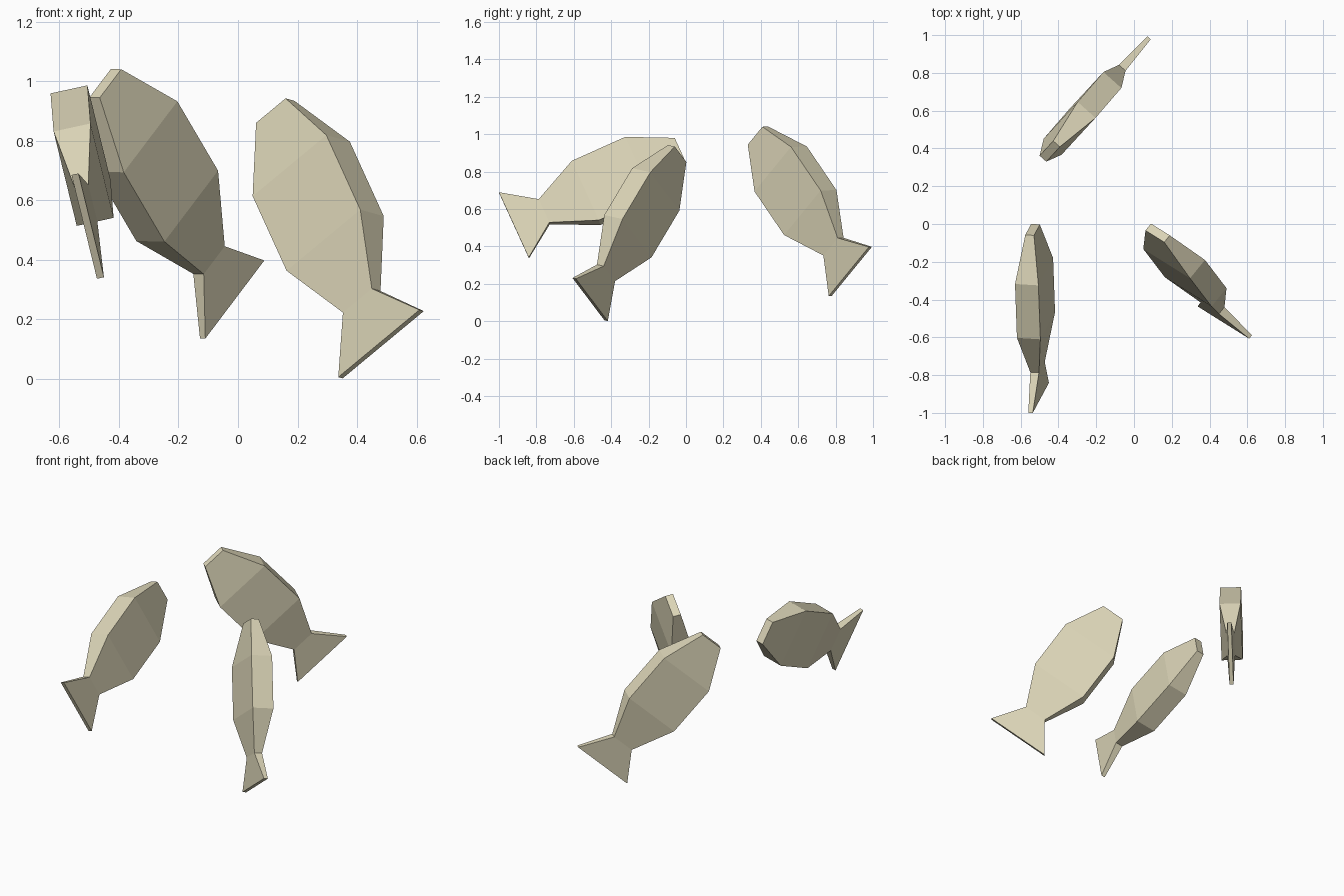
import bpy, bmesh
from mathutils import Vector

if "Cube" in bpy.data.objects:
    bpy.data.objects.remove(bpy.data.objects["Cube"])

sand = bpy.data.materials.new("pale sand")
sand.diffuse_color = (0.72, 0.67, 0.48, 1)
sand.use_nodes = True
sand.node_tree.nodes["Principled BSDF"].inputs["Base Color"].default_value = sand.diffuse_color

# Cross-sections from nose to tail: distance along body, height, thickness
STATIONS = [
    (0.0, 0.143, 0.047),    # nose
    (0.24, 0.357, 0.127),   # shoulder
    (0.553, 0.357, 0.127),  # belly end
    (0.798, 0.14, 0.047),   # tail root
    (0.976, 0.393, 0.024),  # tail fin edge
]


def make_fish(name, nose, tail, up):
    """Loft rectangular sections from nose to tail; up points along the back."""
    nose = Vector(nose)
    along = (Vector(tail) - nose).normalized()
    up = Vector(up)
    up = (up - along * up.dot(along)).normalized()
    side = along.cross(up)
    bm = bmesh.new()
    rings = []
    for d, h, t in STATIONS:
        c = nose + along * d
        rings.append([bm.verts.new(c + up * (h / 2 * u) + side * (t / 2 * s))
                      for u, s in ((1, 1), (1, -1), (-1, -1), (-1, 1))])
    for a, b in zip(rings, rings[1:]):
        for i in range(4):
            j = (i + 1) % 4
            bm.faces.new((a[i], a[j], b[j], b[i]))
    bm.faces.new(rings[0])
    bm.faces.new(rings[-1])
    bmesh.ops.recalc_face_normals(bm, faces=bm.faces)
    mesh = bpy.data.meshes.new(name)
    bm.to_mesh(mesh)
    bm.free()
    mesh.materials.append(sand)
    obj = bpy.data.objects.new(name, mesh)
    bpy.context.collection.objects.link(obj)


# Three fish of the same shape, each at its own angle
make_fish("fish_left", (-0.537, -0.03, 0.912), (-0.505, -0.92, 0.513),
          (-0.078, -0.145, 0.318))
make_fish("fish_back", (-0.446, 0.385, 0.9925), (-0.02, 0.878, 0.267),
          (0.18, 0.195, 0.24))
make_fish("fish_right", (0.125, -0.047, 0.897), (0.481, -0.513, 0.1155),
          (0.245, -0.153, 0.205))
